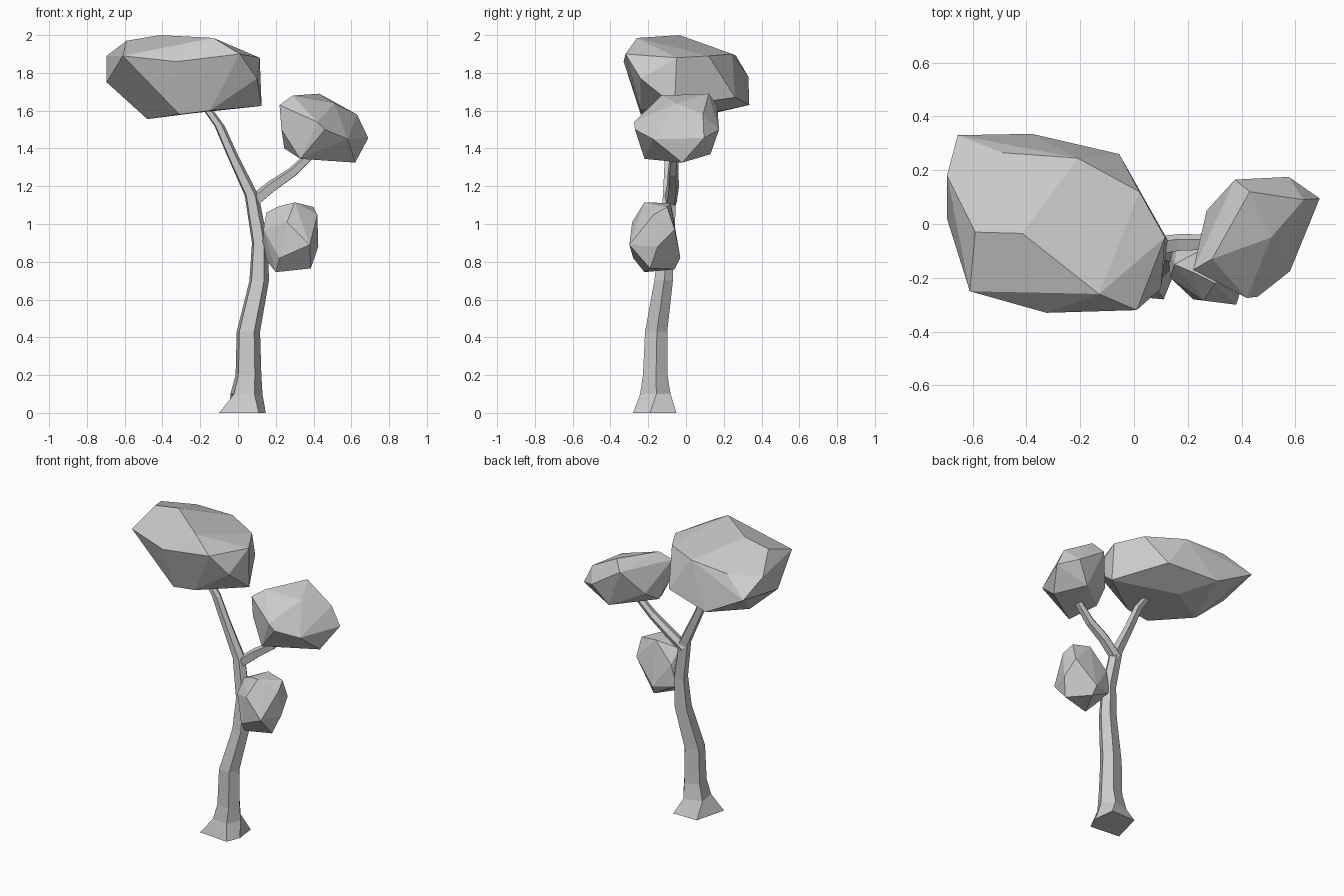
import bpy, bmesh
from math import cos, sin, radians
from mathutils import Vector


def finish(bm, name):
    bmesh.ops.recalc_face_normals(bm, faces=bm.faces)
    me = bpy.data.meshes.new(name)
    bm.to_mesh(me)
    bm.free()
    ob = bpy.data.objects.new(name, me)
    bpy.context.collection.objects.link(ob)
    return ob


def loft(name, rings):
    """Skin a list of equal-length point rings and cap both ends."""
    bm = bmesh.new()
    vs = [[bm.verts.new(p) for p in r] for r in rings]
    n = len(rings[0])
    for a, b in zip(vs, vs[1:]):
        for i in range(n):
            j = (i + 1) % n
            bm.faces.new((a[i], a[j], b[j], b[i]))
    bm.faces.new(vs[0][::-1])
    bm.faces.new(vs[-1])
    return finish(bm, name)


def clump(name, pts):
    """Faceted leaf mass: convex hull of its corner points."""
    bm = bmesh.new()
    for p in pts:
        bm.verts.new(p)
    bmesh.ops.convex_hull(bm, input=bm.verts)
    loose = [v for v in bm.verts if not v.link_faces]
    bmesh.ops.delete(bm, geom=loose, context='VERTS')
    bmesh.ops.dissolve_limit(bm, angle_limit=radians(4), verts=bm.verts, edges=bm.edges)
    return finish(bm, name)


# five-sided trunk with a flared root
ANGLES = [radians(a) for a in (230, 302, 5, 65, 148)]
root = [(-.10, -.26, 0), (.11, -.28, 0), (.147, -.19, 0), (.13, -.05, 0), (-.045, -.05, 0)]
path = [(.038, -.165, .10, .092), (.05, -.165, .20, .074), (.05, -.16, .43, .067),
        (.108, -.12, .70, .056), (.113, -.105, .90, .046), (.07, -.088, 1.15, .040),
        (-.03, -.085, 1.36, .032), (-.10, -.085, 1.52, .029), (-.20, -.08, 1.66, .026)]
rings = [root] + [[(x + r * cos(a), y + r * sin(a), z) for a in ANGLES] for x, y, z, r in path]
loft("trunk", rings)


# side branch reaching the right-hand clump, plus a hidden twig for the lower clump
def branch(name, pts):
    rings = []
    for i, (x, y, z, r) in enumerate(pts):
        a, b = pts[max(i - 1, 0)], pts[min(i + 1, len(pts) - 1)]
        q = (Vector(b[:3]) - Vector(a[:3])).to_track_quat('Z', 'Y')
        rings.append([Vector((x, y, z)) + q @ Vector((r * cos(t), r * sin(t), 0)) for t in ANGLES])
    loft(name, rings)


branch("side_branch", [(.07, -.085, 1.11, .036), (.18, -.07, 1.20, .034),
                       (.29, -.07, 1.275, .029), (.41, -.06, 1.39, .024)])
branch("lower_twig", [(.11, -.11, .86, .02), (.22, -.15, .92, .015)])

# large crown at upper left
clump("crown_leaves", [
    (-.415, -.035, 2.0), (-.13, -.26, 1.985), (-.59, -.03, 1.97), (-.61, -.25, 1.89),
    (-.325, -.33, 1.86), (.01, -.32, 1.90), (-.11, -.30, 1.80), (-.695, .18, 1.89),
    (-.695, .02, 1.75), (-.655, .33, 1.78), (-.49, .265, 1.89), (-.21, .245, 1.90),
    (-.38, .335, 1.63), (-.055, .26, 1.67), (.02, .12, 1.89), (.115, -.05, 1.88),
    (.125, -.06, 1.625), (.10, -.24, 1.77), (-.15, -.24, 1.60), (-.31, -.24, 1.58),
    (-.48, .01, 1.555), (-.25, .12, 1.585)])

# middle clump at right
clump("right_leaves", [
    (.43, .12, 1.69), (.22, -.17, 1.63), (.29, -.13, 1.68), (.42, -.275, 1.54),
    (.63, .09, 1.58), (.69, .095, 1.455), (.62, -.02, 1.325), (.58, -.175, 1.45),
    (.575, .175, 1.50), (.375, .165, 1.63), (.46, -.27, 1.50), (.33, -.22, 1.345),
    (.48, .13, 1.37), (.245, -.06, 1.40), (.27, .05, 1.47), (.51, -.05, 1.64),
    (.23, -.17, 1.50)])

# small clump beside the trunk
clump("lower_leaves", [
    (.30, -.22, 1.115), (.22, -.18, 1.095), (.40, -.10, 1.09), (.28, -.08, 1.11),
    (.15, -.15, 1.06), (.42, -.17, 1.05), (.26, -.285, 1.01), (.425, -.15, .88),
    (.38, -.30, .89), (.22, -.28, .82), (.385, -.19, .765), (.20, -.22, .745),
    (.125, -.08, .84), (.135, -.20, .97), (.27, -.03, .82), (.28, -.06, .76),
    (.16, -.07, .98), (.41, -.06, .97)])
